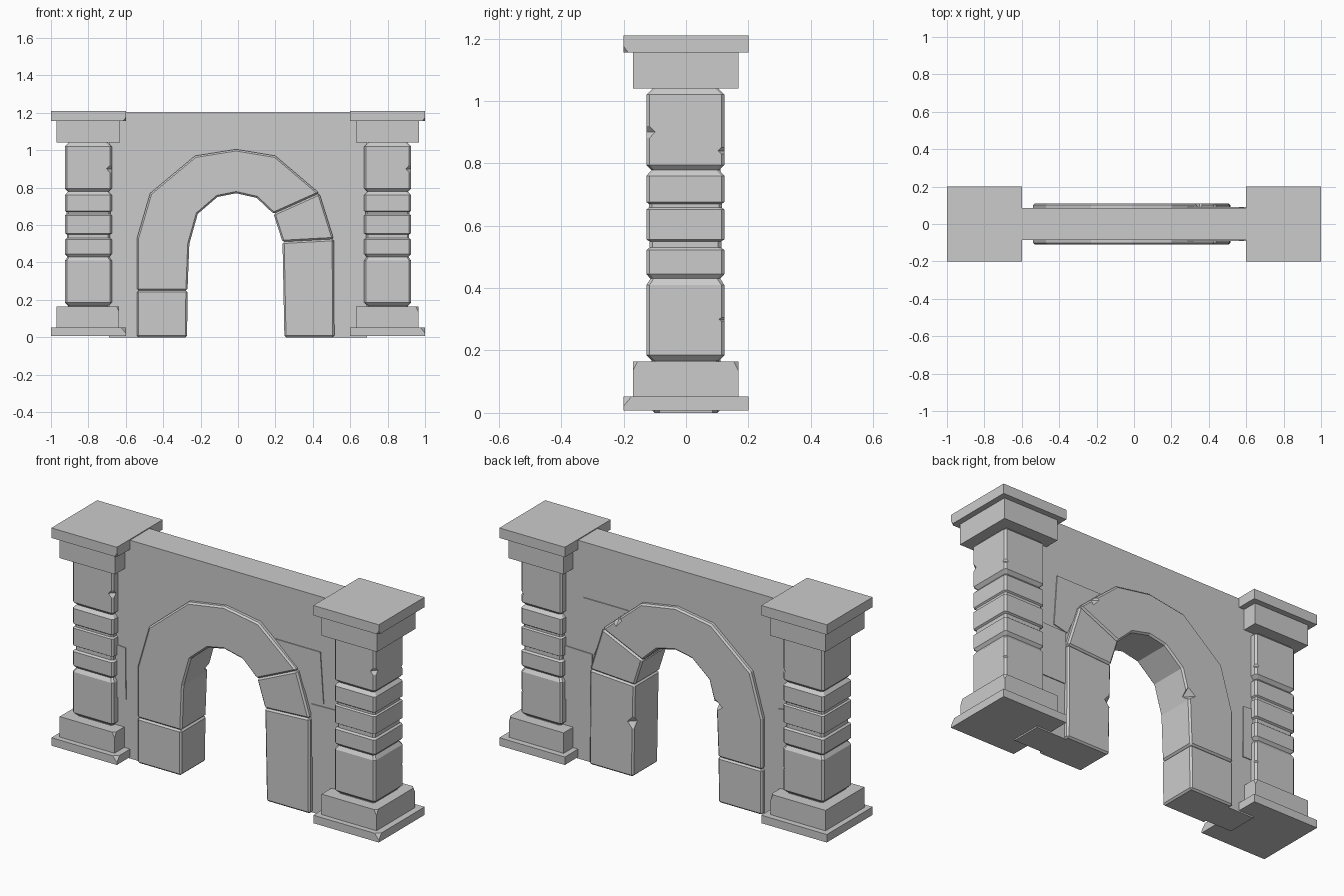
import bpy, bmesh
from mathutils import Matrix

if "Cube" in bpy.data.objects:
    bpy.data.objects.remove(bpy.data.objects["Cube"])


def finish(name, bm):
    bmesh.ops.recalc_face_normals(bm, faces=bm.faces[:])
    me = bpy.data.meshes.new(name)
    bm.to_mesh(me)
    bm.free()
    ob = bpy.data.objects.new(name, me)
    bpy.context.collection.objects.link(ob)
    return ob


def box(name, x0, x1, y0, y1, z0, z1):
    bm = bmesh.new()
    m = Matrix.Translation(((x0 + x1) / 2, (y0 + y1) / 2, (z0 + z1) / 2)) \
        @ Matrix.Diagonal((x1 - x0, y1 - y0, z1 - z0, 1))
    bmesh.ops.create_cube(bm, size=1, matrix=m)
    return finish(name, bm)


def slab(name, pts, half):
    """Extrude an x/z outline symmetrically along y."""
    bm = bmesh.new()
    f = bm.faces.new([bm.verts.new((x, -half, z)) for x, z in pts])
    r = bmesh.ops.extrude_face_region(bm, geom=[f])
    for v in r["geom"]:
        if isinstance(v, bmesh.types.BMVert):
            v.co.y = half
    return finish(name, bm)


def apply_mod(ob, kind, **props):
    mod = ob.modifiers.new(kind, kind)
    for k, v in props.items():
        setattr(mod, k, v)
    bpy.context.view_layer.objects.active = ob
    bpy.ops.object.modifier_apply(modifier=mod.name)


def chip(ob, x, y, z, r, h):
    """Knock a small wedge-shaped chip out of an edge."""
    bm = bmesh.new()
    m = Matrix.Translation((x, y, z)) @ Matrix.Diagonal((1, 1, h / r, 1))
    bmesh.ops.create_cone(bm, segments=4, radius1=r, radius2=0, depth=r, cap_ends=True,
                          matrix=m @ Matrix.Translation((0, 0, r / 2)))
    bmesh.ops.create_cone(bm, segments=4, radius1=0, radius2=r, depth=r, cap_ends=True,
                          matrix=m @ Matrix.Translation((0, 0, -r / 2)))
    bmesh.ops.remove_doubles(bm, verts=bm.verts[:], dist=1e-5)
    mid = [f for f in bm.faces if all(abs(v.co.z - z) < 1e-5 for v in f.verts)]
    bmesh.ops.delete(bm, geom=mid, context='FACES_ONLY')
    cutter = finish("cutter", bm)
    cutter.hide_render = True
    apply_mod(ob, 'BOOLEAN', object=cutter, operation='DIFFERENCE', solver='EXACT')
    bpy.data.objects.remove(cutter)


# Pillars: stacked, chamfered stones between a stepped base and cap
SHAFT = [(0.16, 0.108), (0.168, 0.108), (0.185, 0.125), (0.41, 0.125), (0.43, 0.112),
         (0.445, 0.125), (0.522, 0.125), (0.53, 0.115), (0.55, 0.115), (0.556, 0.125),
         (0.652, 0.125), (0.658, 0.117), (0.67, 0.117), (0.676, 0.125), (0.76, 0.125),
         (0.778, 0.109), (0.795, 0.125), (1.02, 0.125), (1.045, 0.1)]


def shaft(name, cx):
    bm = bmesh.new()
    c = 0.01
    rings = []
    for z, h in SHAFT:
        k = h - c
        ring = [(h, -k), (h, k), (k, h), (-k, h), (-h, k), (-h, -k), (-k, -h), (k, -h)]
        rings.append([bm.verts.new((cx + x, y - 0.002, z)) for x, y in ring])
    for a, b in zip(rings, rings[1:]):
        for i in range(8):
            j = (i + 1) % 8
            bm.faces.new((a[i], a[j], b[j], b[i]))
    bm.faces.new(rings[0])
    bm.faces.new(rings[-1])
    return finish(name, bm)


for side, cx in (("left", -0.8), ("right", 0.8)):
    s = shaft(side + "_pillar_shaft", cx)
    for dx, dy, z, r, h in ((0.125, -0.127, 0.9, 0.028, 0.03), (0.125, 0.123, 0.84, 0.02, 0.02),
                            (0.125, 0.123, 0.3, 0.017, 0.015)):
        chip(s, cx + dx, dy, z, r, h)
    b = box(side + "_pillar_base", cx - 0.2, cx + 0.2, -0.2, 0.2, 0.008, 0.052)
    p = box(side + "_pillar_plinth", cx - 0.17, cx + 0.165, -0.17, 0.168, 0.05, 0.165)
    chip(p, cx + 0.165, -0.17, 0.165, 0.015, 0.03)
    chip(p, cx + 0.165, 0.168, 0.165, 0.015, 0.03)
    chip(b, cx + 0.2, -0.2, 0.052, 0.025, 0.03)
    box(side + "_pillar_capital", cx - 0.17, cx + 0.168, -0.17, 0.168, 1.04, 1.157)
    cap = box(side + "_pillar_cap", cx - 0.2, cx + 0.2, -0.2, 0.2, 1.155, 1.21)
    chip(cap, cx + 0.2, -0.2, 1.155, 0.015, 0.02)

# Arch outline, from left foot over the crown to right foot
OUTER = [(-0.54, 0), (-0.54, 0.25), (-0.54, 0.53), (-0.47, 0.77), (-0.23, 0.97), (-0.01, 1.005),
         (0.2, 0.97), (0.435, 0.77), (0.512, 0.525), (0.515, 0)]
INNER = [(-0.272, 0), (-0.27, 0.25), (-0.26, 0.5), (-0.215, 0.66), (-0.11, 0.75), (-0.01, 0.77),
         (0.1, 0.745), (0.19, 0.66), (0.238, 0.51), (0.248, 0)]

# Wall, with its opening hidden behind the middle of the arch ring
mid = [((a + c) / 2, (b + d) / 2) for (a, b), (c, d) in zip(OUTER, INNER)]
slab("wall", [(-0.69, 0), (-0.69, 1.205), (0.69, 1.205), (0.69, 0)] + mid[::-1], 0.085)

# Slightly proud wall stones
for name, pts in (("wall_stone_left", [(-0.69, 0.32), (-0.69, 0.61), (-0.625, 0.605), (-0.622, 0.32)]),
                  ("wall_stone_right", [(0.51, 0.31), (0.51, 0.6), (0.69, 0.605), (0.69, 0.31)]),
                  ("wall_stone_upper", [(0.42, 0.78), (0.29, 0.9), (0.565, 0.9), (0.585, 0.62),
                                        (0.5, 0.6)])):
    slab(name, pts, 0.09)

# Arch stones: bevels turn the joints into V grooves
stones = {}
for name, a, b in (("arch_left_foot", 0, 1), ("arch_ring", 1, 7),
                   ("arch_right_shoulder", 7, 8), ("arch_right_leg", 8, 9)):
    st = slab(name, OUTER[a:b + 1] + INNER[a:b + 1][::-1], 0.11)
    apply_mod(st, 'BEVEL', width=0.009, segments=1, limit_method='ANGLE', angle_limit=0.9)
    stones[name] = st

# Chips in the arch edges
for name, x, y, z, r, h in (("arch_right_leg", 0.245, 0.11, 0.3, 0.035, 0.04),
                            ("arch_ring", -0.255, 0.11, 0.53, 0.045, 0.035),
                            ("arch_ring", 0.35, 0.11, 0.845, 0.035, 0.04)):
    chip(stones[name], x, y, z, r, h)
